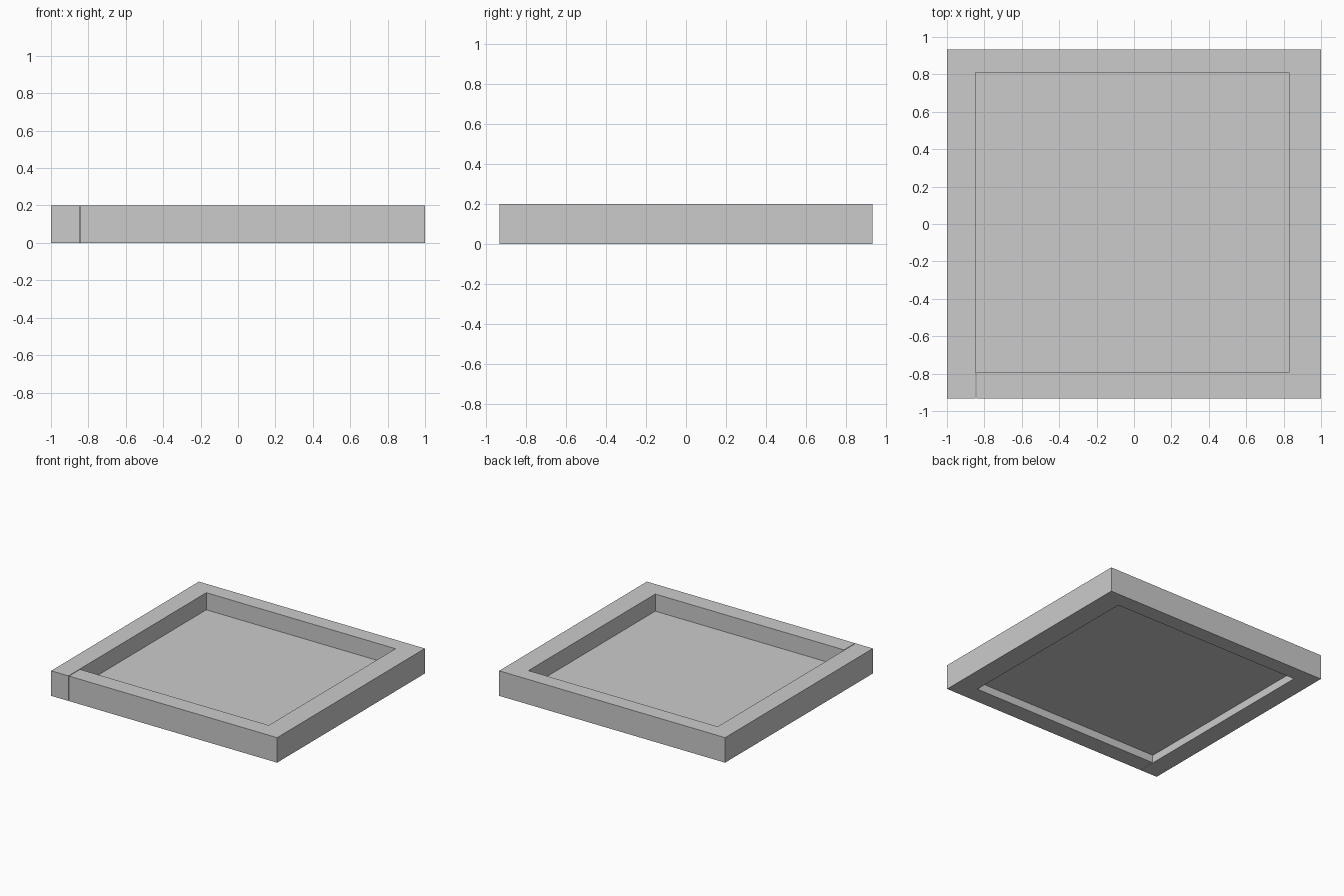
import bpy
import bmesh

cube = bpy.data.objects.get("Cube")
if cube:
    bpy.data.objects.remove(cube, do_unlink=True)

# Single plain grey
grey = bpy.data.materials.new("light_grey")
grey.use_nodes = True
colour = (0.6, 0.6, 0.6, 1)
grey.diffuse_color = colour
grey.node_tree.nodes["Principled BSDF"].inputs["Base Color"].default_value = colour

# Main sizes
OUT_X, OUT_Y, HEIGHT = 1.0, 0.934, 0.2
LEFT, RIGHT, FRONT, BACK = -0.847, 0.828, -0.794, 0.809
PANEL_Z, SLIT = 0.063, 0.005


def flat_part(name, outline, z, height=0):
    """Build a flat outline, extruded upward when a height is given."""
    bm = bmesh.new()
    face = bm.faces.new([bm.verts.new((x, y, z)) for x, y in outline])
    if height:
        top = bmesh.ops.extrude_face_region(bm, geom=[face], use_keep_orig=True)
        verts = [v for v in top["geom"] if isinstance(v, bmesh.types.BMVert)]
        bmesh.ops.translate(bm, verts=verts, vec=(0, 0, height))
        bmesh.ops.recalc_face_normals(bm, faces=bm.faces)
    mesh = bpy.data.meshes.new(name)
    bm.to_mesh(mesh)
    bm.free()
    mesh.materials.append(grey)
    obj = bpy.data.objects.new(name, mesh)
    bpy.context.collection.objects.link(obj)
    return obj


# Frame: one band round the tray whose ends meet at a fine slit in the front
flat_part("frame", [
    (LEFT, -OUT_Y), (-OUT_X, -OUT_Y), (-OUT_X, OUT_Y), (OUT_X, OUT_Y),
    (OUT_X, -OUT_Y), (LEFT + SLIT, -OUT_Y), (LEFT + SLIT, FRONT),
    (RIGHT, FRONT), (RIGHT, BACK), (LEFT, BACK),
], 0, HEIGHT)

# Thin panel set inside the frame
flat_part("panel", [(LEFT, FRONT), (RIGHT, FRONT), (RIGHT, BACK), (LEFT, BACK)], PANEL_Z)
